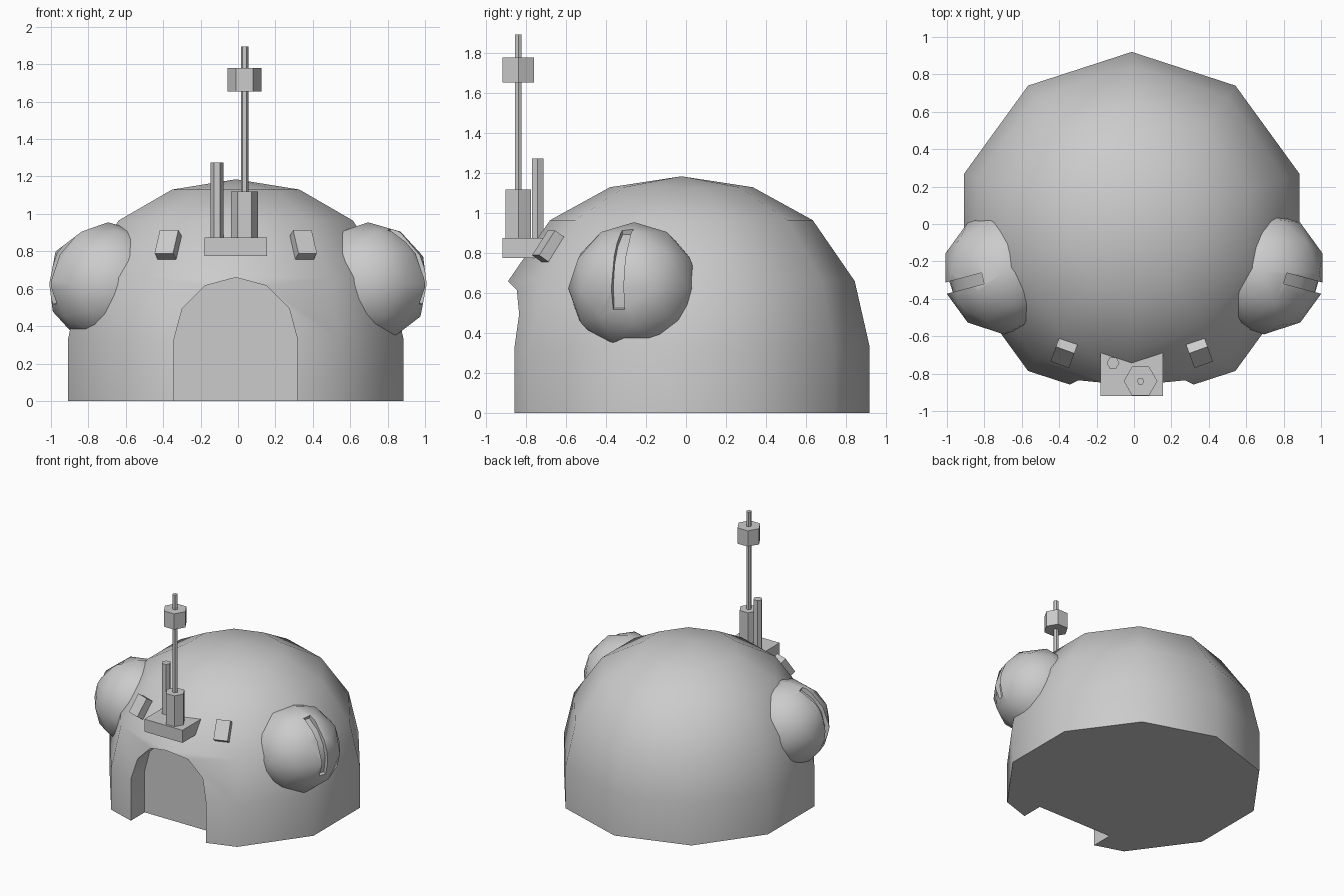
import bpy, bmesh
from math import sin, cos, pi, radians
from mathutils import Vector, Matrix

if "Cube" in bpy.data.objects:
    bpy.data.objects.remove(bpy.data.objects["Cube"])

CX, CY = -0.012, -0.023   # dome axis


def make(name, bm):
    bmesh.ops.recalc_face_normals(bm, faces=bm.faces[:])
    me = bpy.data.meshes.new(name)
    bm.to_mesh(me)
    bm.free()
    ob = bpy.data.objects.new(name, me)
    bpy.context.collection.objects.link(ob)
    return ob


def prism(name, pts, offset):
    """Extrude a closed 3D outline along an offset vector."""
    bm = bmesh.new()
    a = [bm.verts.new(p) for p in pts]
    b = [bm.verts.new(Vector(p) + Vector(offset)) for p in pts]
    n = len(pts)
    bm.faces.new(a)
    bm.faces.new(b[::-1])
    for i in range(n):
        j = (i + 1) % n
        bm.faces.new((a[i], a[j], b[j], b[i]))
    return make(name, bm)


def box(name, center, size, rot=Matrix.Identity(4)):
    bm = bmesh.new()
    m = Matrix.Translation(center) @ rot @ Matrix.Diagonal((*size, 1))
    bmesh.ops.create_cube(bm, size=1, matrix=m)
    return make(name, bm)


def hex_post(name, x, y, r, z0, z1):
    pts = [(x + r * cos(i * pi / 3), y + r * sin(i * pi / 3), z0) for i in range(6)]
    return prism(name, pts, (0, 0, z1 - z0))


def select(ob):
    bpy.ops.object.select_all(action='DESELECT')
    ob.select_set(True)
    bpy.context.view_layer.objects.active = ob


def cut(ob, cutter):
    cutter.hide_render = True
    mod = ob.modifiers.new("cut", 'BOOLEAN')
    mod.operation = 'DIFFERENCE'
    mod.solver = 'EXACT'
    mod.object = cutter
    select(ob)
    bpy.ops.object.modifier_apply(modifier=mod.name)
    bpy.data.objects.remove(cutter)


def smooth(ob, angle=45):
    select(ob)
    bpy.ops.object.shade_smooth_by_angle(angle=radians(angle))


# Ten-sided dome: stacked rings closed by an apex and a flat floor
bm = bmesh.new()
rings = []
for r, z in [(0.943, 0), (0.943, 0.33), (0.868, 0.66), (0.658, 0.965), (0.358, 1.13)]:
    rings.append([bm.verts.new((CX + r * sin(i * pi / 5), CY + r * cos(i * pi / 5), z))
                  for i in range(10)])
apex = bm.verts.new((CX, CY, 1.185))
bm.faces.new(rings[0])
for lo, hi in zip(rings, rings[1:]):
    for i in range(10):
        j = (i + 1) % 10
        bm.faces.new((lo[i], lo[j], hi[j], hi[i]))
for i in range(10):
    bm.faces.new((rings[-1][i], rings[-1][(i + 1) % 10], apex))
dome = make("dome", bm)

# Arched doorway recess
arch = [(CX + 0.33 * cos(i * pi / 6), -1.2, 0.33 + 0.33 * sin(i * pi / 6)) for i in range(7)]
arch += [(CX - 0.33, -1.2, -0.1), (CX + 0.33, -1.2, -0.1)]
cut(dome, prism("door_cutter", arch, (0, 0.515, 0)))
smooth(dome)

for side, s in (("left", -1), ("right", 1)):
    # Round side pod
    center = Vector((s * 0.695, -0.26, 0.625))
    bm = bmesh.new()
    bmesh.ops.create_icosphere(bm, subdivisions=2, radius=0.33,
                               matrix=Matrix.Translation(center))
    pod = make(side + "_pod", bm)
    # Curved slot sunk into the pod
    d = Vector((s * cos(radians(15)), -sin(radians(15)), 0))
    t = Vector((-d.y, d.x, 0))
    angles = [radians(a) for a in (-20, 2, 24, 46, 68)]
    path = [(0.29, a) for a in angles] + [(0.42, a) for a in reversed(angles)]
    slot = [center + d * (r * cos(a)) + Vector((0, 0, r * sin(a))) - t * 0.03
            for r, a in path]
    cut(pod, prism("slot_cutter", slot, t * 0.06))
    smooth(pod)
    # Small tilted block above the door
    rot = Matrix.Rotation(radians(20 * s), 4, 'Z') @ Matrix.Rotation(radians(-34), 4, 'X')
    box(side + "_block", (CX + s * 0.362, -0.69, 0.835), (0.105, 0.06, 0.15), rot)

# Ledge over the door with antenna and short post
box("ledge", (-0.0125, -0.77, 0.825), (0.335, 0.3, 0.10))
hex_post("antenna_base", 0.035, -0.84, 0.073, 0.86, 1.12)
hex_post("antenna_rod", 0.035, -0.84, 0.02, 1.10, 1.895)
hex_post("antenna_drum", 0.035, -0.84, 0.09, 1.655, 1.78)
hex_post("short_post", -0.112, -0.743, 0.034, 0.86, 1.275)
